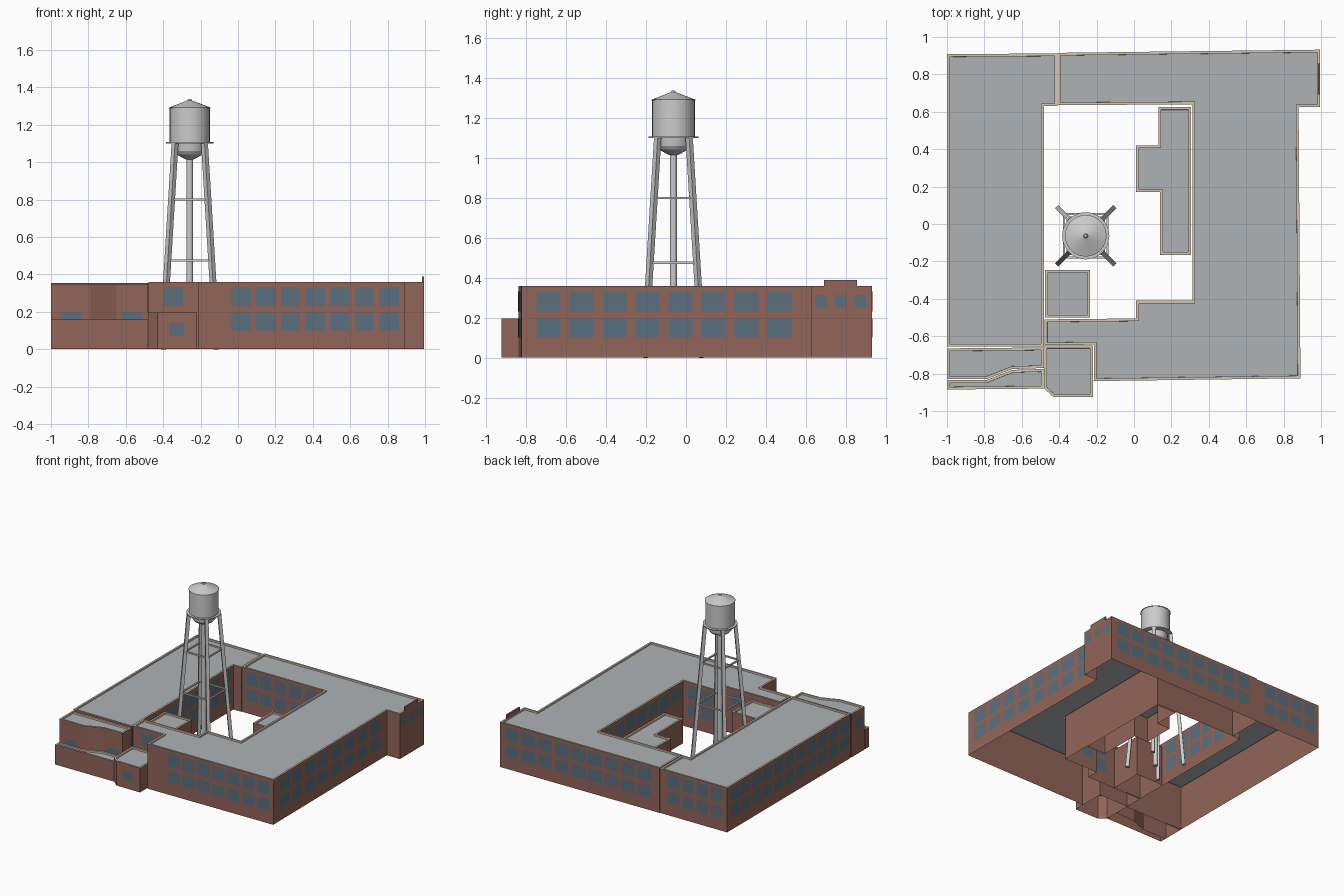
import bpy, bmesh, math
from mathutils import Vector

if "Cube" in bpy.data.objects:
    bpy.data.objects.remove(bpy.data.objects["Cube"])

def material(name, rgb):
    m = bpy.data.materials.new(name)
    m.diffuse_color = (*rgb, 1)
    m.use_nodes = True
    m.node_tree.nodes["Principled BSDF"].inputs["Base Color"].default_value = m.diffuse_color
    return m

BRICK = material("brick", (0.29, 0.13, 0.10))
STONE = material("coping", (0.66, 0.57, 0.45))
ROOF = material("roofing", (0.42, 0.45, 0.47))
GLASS = material("glass", (0.105, 0.16, 0.21))

def finish(bm, name, mats=()):
    me = bpy.data.meshes.new(name)
    bm.to_mesh(me)
    bm.free()
    for m in mats:
        me.materials.append(m)
    ob = bpy.data.objects.new(name, me)
    bpy.context.collection.objects.link(ob)
    return ob

# Brick shell open underneath, with coping and a sunken roof; outline is counter-clockwise
def building(name, pts, h, rim=0.014, sink=0.012):
    bm = bmesh.new()
    low = [bm.verts.new((x, y, 0)) for x, y in pts]
    top = [bm.verts.new((x, y, h)) for x, y in pts]
    n = len(pts)
    for i in range(n):
        j = (i + 1) % n
        bm.faces.new((low[i], low[j], top[j], top[i]))
    roof = bm.faces.new(top)
    roof.normal_update()
    cap = bmesh.ops.inset_individual(bm, faces=[roof], thickness=rim, use_even_offset=True)["faces"]
    lip = bmesh.ops.inset_individual(bm, faces=[roof], thickness=0.0005, depth=-sink, use_even_offset=True)["faces"]
    for f in cap + lip:
        f.material_index = 1
    roof.material_index = 2
    return finish(bm, name, (BRICK, STONE, ROOF))

# Rows of panes on the wall from a to b (outside on the right), spanning distances s0..s1 from a
UPPER, LOWER = (0.23, 0.332), (0.10, 0.195)
def windows(name, a, b, s0, s1, cols, rows=(LOWER, UPPER), gap=0.028):
    a, b = Vector(a), Vector(b)
    d = (b - a).normalized()
    out = Vector((d.y, -d.x)) * 0.003
    w = (s1 - s0 - gap * (cols - 1)) / cols
    bm = bmesh.new()
    for c in range(cols):
        s = s0 + c * (w + gap)
        p, q = a + d * s + out, a + d * (s + w) + out
        for z0, z1 in rows:
            bm.faces.new([bm.verts.new(v) for v in
                          ((p.x, p.y, z0), (q.x, q.y, z0), (q.x, q.y, z1), (p.x, p.y, z1))])
    return finish(bm, name, (GLASS,))

# Main buildings
building("west_wing", [(-1, -.655), (-.482, -.655), (-.482, .63), (-.41, .63), (-.41, .912), (-1, .908)], .355)
building("main_wing", [(-.478, -.648), (-.215, -.645), (-.215, -.84), (.89, -.825), (.88, .625), (.995, .625),
                       (.995, .932), (-.408, .915), (-.408, .635), (.312, .64), (.312, -.41), (.012, -.41),
                       (.012, -.505), (-.478, -.51)], .36)
# Lower additions
building("courtyard_annex", [(.14, -.165), (.305, -.165), (.305, .625), (.13, .625), (.13, .42),
                             (.012, .42), (.012, .17), (.14, .17)], .2)
building("courtyard_block", [(-.475, -.5), (-.235, -.5), (-.235, -.245), (-.475, -.245)], .32)
building("southwest_upper_block", [(-1, -.83), (-.79, -.83), (-.65, -.775), (-.482, -.77),
                                   (-.482, -.66), (-1, -.665)], .345)
building("southwest_lower_block", [(-1, -.885), (-.482, -.88), (-.482, -.775), (-.65, -.78),
                                   (-.79, -.835), (-1, -.835)], .16)
building("entry_block", [(-.43, -.925), (-.22, -.925), (-.22, -.65), (-.48, -.65), (-.48, -.88)], .195)

# Raised parapet on the northeast corner
bm = bmesh.new()
bmesh.ops.create_cube(bm, size=1)
bmesh.ops.scale(bm, vec=(.012, .165, .04), verts=bm.verts)
bmesh.ops.translate(bm, vec=(.989, .775, .37), verts=bm.verts)
finish(bm, "corner_parapet", (BRICK,))

# Outer windows
windows("front_windows", (-.215, -.84), (.89, -.825), .18, 1.075, 7)
windows("east_windows", (.89, -.825), (.88, .625), .075, 1.355, 8, gap=.045)
windows("corner_windows", (.995, .625), (.995, .932), .02, .28, 3, [(.25, .315)], .04)
windows("north_windows", (.995, .932), (-.408, .915), .05, 1.33, 9)
windows("northwest_windows", (-.41, .912), (-1, .908), .07, .55, 4)
windows("west_windows", (-1, .908), (-1, -.655), .04, 1.53, 11)
windows("entry_window", (-.43, -.925), (-.22, -.925), .06, .145, 1, [(.07, .14)])
windows("above_entry_window", (-.478, -.648), (-.215, -.645), .078, .183, 1, [UPPER])
windows("southwest_window_left", (-1, -.83), (-.79, -.83), .05, .16, 1, [(.12, .2)])
windows("southwest_window_right", (-.65, -.775), (-.482, -.77), .03, .14, 1, [(.12, .2)])
windows("southwest_side_window", (-1, -.665), (-1, -.83), .04, .125, 1, [(.21, .3)])
# Courtyard windows
windows("court_north_windows", (-.408, .635), (.312, .64), .03, .52, 4)
windows("court_north_end_window", (-.408, .635), (.312, .64), .56, .67, 1, [UPPER])
windows("court_east_windows", (.312, .64), (.312, -.41), .04, 1.01, 7, [UPPER])
windows("court_west_windows", (-.482, -.655), (-.482, .63), .45, 1.25, 6)
windows("court_south_windows", (.312, -.41), (.012, -.41), .04, .26, 2)
windows("court_south_inner_window", (.012, -.505), (-.478, -.51), .06, .17, 1)

# Water tower
CX, CY = -.258, -.063

def bar(name, a, b, size, spin=0.0):
    a, b = Vector(a), Vector(b)
    axis = (b - a).normalized()
    u = Vector((math.cos(spin), math.sin(spin), 0)) if abs(axis.z) > .5 else Vector((0, 0, 1))
    v = axis.cross(u).normalized()
    u = v.cross(axis)
    r = size / 2
    bm = bmesh.new()
    ends = [[bm.verts.new(p + u * r * i + v * r * j) for i, j in ((1, 1), (-1, 1), (-1, -1), (1, -1))]
            for p in (a, b)]
    for k in range(4):
        m = (k + 1) % 4
        bm.faces.new((ends[0][k], ends[0][m], ends[1][m], ends[1][k]))
    bm.faces.new(ends[0])
    bm.faces.new(ends[1])
    bmesh.ops.recalc_face_normals(bm, faces=bm.faces)
    return finish(bm, name)

def lathe(name, profile, seg=32):
    bm = bmesh.new()
    vs = [bm.verts.new((r, 0, z)) for r, z in profile]
    es = [bm.edges.new(p) for p in zip(vs, vs[1:])]
    bmesh.ops.spin(bm, geom=vs + es, axis=(0, 0, 1), cent=(0, 0, 0), angle=2 * math.pi, steps=seg)
    bmesh.ops.remove_doubles(bm, verts=bm.verts, dist=1e-5)
    bmesh.ops.recalc_face_normals(bm, faces=bm.faces)
    ob = finish(bm, name)
    ob.location = (CX, CY, 0)
    bpy.context.view_layer.objects.active = ob
    ob.select_set(True)
    bpy.ops.object.shade_smooth_by_angle(angle=math.radians(25))
    ob.select_set(False)
    return ob

def leg_offset(z):
    return .146 - .061 * z

CORNERS = [(1, 1), (-1, 1), (-1, -1), (1, -1)]
def leg_point(k, z):
    i, j = CORNERS[k % 4]
    return (CX + i * leg_offset(z), CY + j * leg_offset(z), z)

for k in range(4):
    bar(f"tower_leg_{k + 1}", leg_point(k, 0), leg_point(k, 1.105), .026, math.pi / 4)
    for z in (.475, .80):
        bar(f"tower_brace_{k + 1}", leg_point(k, z), leg_point(k + 1, z), .011)

lathe("riser_pipe", [(0, 0), (.018, 0), (.018, 1.03), (0, 1.03)], 16)
lathe("tank_bowl", [(0, 1.013), (.025, 1.016), (.072, 1.042), (.085, 1.06), (.09, 1.10), (0, 1.10)])
lathe("tank_walkway", [(0, 1.10), (.126, 1.10), (.126, 1.107), (0, 1.107)])
lathe("tank_body", [(0, 1.106), (.107, 1.106), (.107, 1.29), (0, 1.29)])
lathe("tank_roof", [(0, 1.288), (.111, 1.288), (.111, 1.292), (.012, 1.33), (.008, 1.338), (0, 1.338)])
